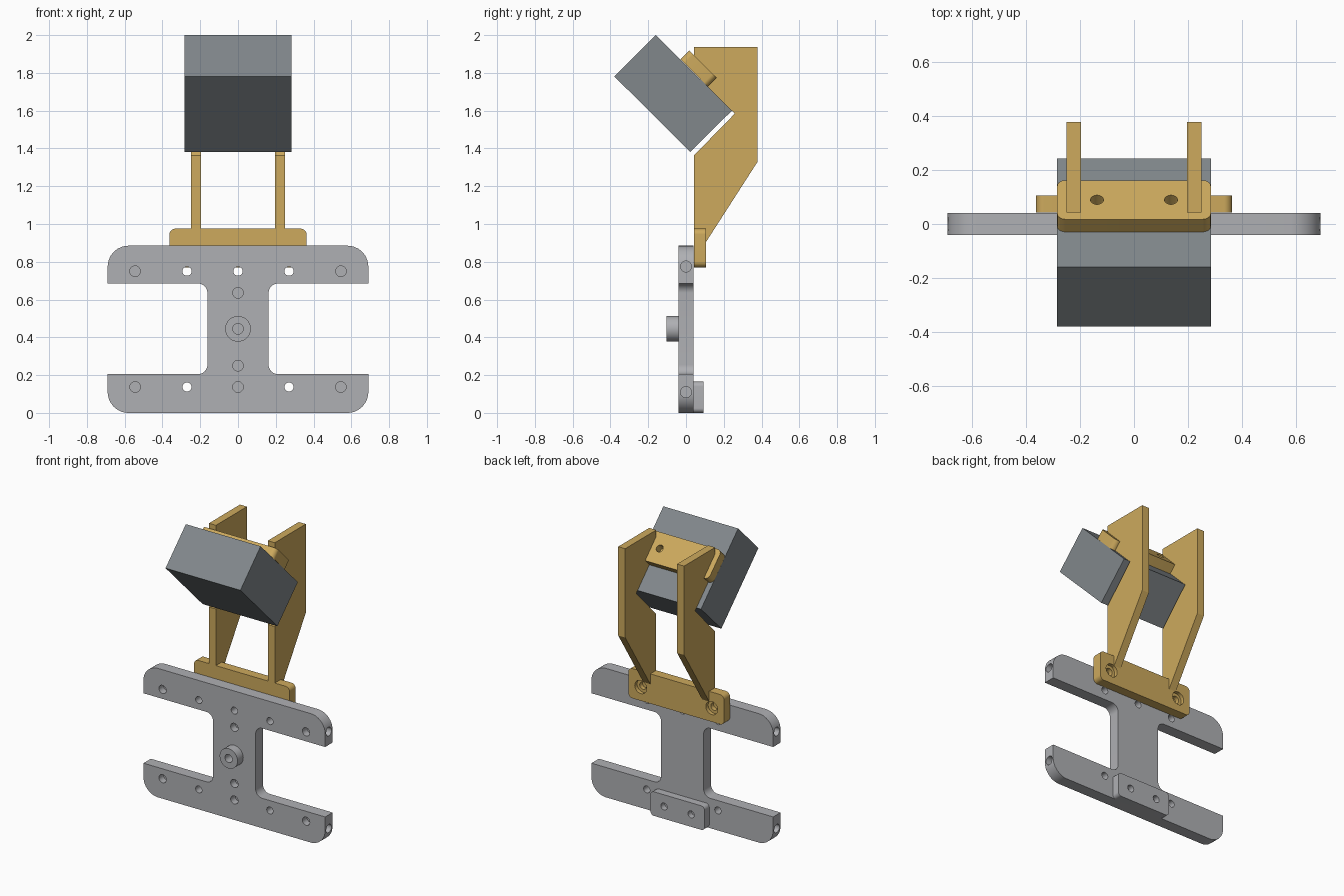
import bpy, bmesh
from math import pi, tan, sqrt
from mathutils import Vector as V

if "Cube" in bpy.data.objects:
    bpy.data.objects.remove(bpy.data.objects["Cube"])

X, Y, Z = V((1, 0, 0)), V((0, 1, 0)), V((0, 0, 1))
S = 1 / sqrt(2)


def material(name, rgb):
    m = bpy.data.materials.new(name)
    m.diffuse_color = (*rgb, 1)
    m.use_nodes = True
    m.node_tree.nodes["Principled BSDF"].inputs["Base Color"].default_value = m.diffuse_color
    return m


STEEL = material("plate_grey", (0.43, 0.435, 0.455))
SLATE = material("block_grey", (0.22, 0.245, 0.26))
BRASS = material("bracket_gold", (0.61, 0.40, 0.11))


def fillet(points, steps=8):
    """Round each (a, b, radius) corner of a closed outline."""
    out = []
    for i, (a, b, r) in enumerate(points):
        p = V((a, b))
        if r == 0:
            out.append(p)
            continue
        d1 = (V(points[i - 1][:2]) - p).normalized()
        d2 = (V(points[(i + 1) % len(points)][:2]) - p).normalized()
        t = r / tan(d1.angle(d2) / 2)
        centre = p + (d1 + d2).normalized() * sqrt(r * r + t * t)
        s, e = p + d1 * t - centre, p + d2 * t - centre
        for k in range(steps + 1):
            out.append(centre + s.lerp(e, k / steps).normalized() * r)
    return out


def prism(name, outline, origin, u, v, w, depth, mat):
    bm = bmesh.new()
    verts = [bm.verts.new(origin + u * p[0] + v * p[1]) for p in outline]
    face = bm.faces.new(verts)
    ext = bmesh.ops.extrude_face_region(bm, geom=[face], use_keep_orig=True)["geom"]
    moved = [g for g in ext if isinstance(g, bmesh.types.BMVert)]
    bmesh.ops.translate(bm, verts=moved, vec=w * depth)
    bmesh.ops.recalc_face_normals(bm, faces=bm.faces)
    return finish(name, bm, mat)


def finish(name, bm, mat=None):
    me = bpy.data.meshes.new(name)
    bm.to_mesh(me)
    bm.free()
    ob = bpy.data.objects.new(name, me)
    bpy.context.collection.objects.link(ob)
    if mat:
        me.materials.append(mat)
    return ob


def cylinder(name, start, direction, depth, r, mat=None):
    bm = bmesh.new()
    bmesh.ops.create_cone(bm, cap_ends=True, segments=32, radius1=r, radius2=r, depth=depth)
    ob = finish(name, bm, mat)
    ob.data.transform(Z.rotation_difference(direction).to_matrix().to_4x4())
    ob.location = start + direction * depth / 2
    return ob


def drill(ob, start, direction, depth, r=0.024):
    cut = cylinder("drill", start - direction * 0.02, direction, depth + 0.02, r)
    cut.hide_render = True
    mod = ob.modifiers.new("hole", "BOOLEAN")
    mod.object, mod.operation, mod.solver = cut, "DIFFERENCE", "EXACT"
    bpy.context.view_layer.objects.active = ob
    bpy.ops.object.modifier_apply(modifier=mod.name)
    bpy.data.objects.remove(cut)


def bar(name, w, h, r, origin, up, out, depth, mat):
    pts = [(-w, -h, r), (w, -h, r), (w, h, r), (-w, h, r)]
    return prism(name, fillet(pts), origin, X, up, out, depth, mat)


# H-shaped mounting plate
half = [(0.69, 0, 0.11), (0.69, 0.205, 0), (0.162, 0.205, 0.05),
        (0.162, 0.685, 0.05), (0.69, 0.685, 0), (0.69, 0.885, 0.11)]
outline = half + [(-x, z, r) for x, z, r in reversed(half)]
plate = prism("h_plate", fillet(outline), V((0, -0.04, 0)), X, Z, Y, 0.08, STEEL)
for x, z in [(-0.27, 0.75), (0, 0.75), (0.27, 0.75), (-0.27, 0.137), (0.27, 0.137)]:
    drill(plate, V((x, -0.04, z)), Y, 0.1)
blind = [(x, z) for x in (-0.545, 0.545) for z in (0.137, 0.75)]
for x, z in blind + [(0, 0.137), (0, 0.25), (0, 0.635)]:
    drill(plate, V((x, -0.04, z)), Y, 0.05, 0.028)
for side in (-1, 1):
    for z in (0.11, 0.775):
        drill(plate, V((0.69 * side, 0, z)), -X * side, 0.1, 0.029)
drill(plate, V((0, -0.04, 0.445)), Y, 0.03, 0.028)

# Round boss on the front
boss = cylinder("front_boss", V((0, -0.102, 0.445)), Y, 0.062, 0.068, STEEL)
drill(boss, V((0, -0.102, 0.445)), Y, 0.1, 0.028)

# Small pad on the lower back
pad = bar("rear_pad", 0.205, 0.0825, 0.025, V((0, 0.04, 0.0825)), Z, Y, 0.052, STEEL)
for x in (-0.103, 0.103):
    drill(pad, V((x, 0.092, 0.085)), -Y, 0.04)

# Lower bracket bar with counterbored holes
low = bar("lower_bracket_bar", 0.363, 0.102, 0.03, V((0, 0.042, 0.873)), Z, Y, 0.064, BRASS)
for x in (-0.27, 0.27):
    drill(low, V((x, 0.106, 0.865)), -Y, 0.025, 0.045)
    drill(low, V((x, 0.106, 0.865)), -Y, 0.055, 0.025)

# Pair of notched upright arms
arm = [(0.042, 0.9), (0.106, 0.905), (0.378, 1.328), (0.378, 1.938),
       (0.042, 1.938), (0.042, 1.802), (0.259, 1.585), (0.042, 1.363)]
for name, x in (("left_arm", -0.25), ("right_arm", 0.197)):
    prism(name, arm, V((x, 0, 0)), Y, Z, X, 0.053, BRASS)

# Tilted block
block = [(-0.16, 2.0), (-0.38, 1.782), (0.022, 1.382), (0.243, 1.6)]
prism("tilted_block", block, V((-0.284, 0, 0)), Y, Z, X, 0.568, SLATE)

# Upper bracket bar lying on the block's rear face
normal, along = V((0, S, S)), V((0, -S, S))
base = V((0, 0.043, 1.799))
top = bar("upper_bracket_bar", 0.284, 0.102, 0.03, base, along, normal, 0.066, BRASS)
for x in (-0.137, 0.137):
    drill(top, base + normal * 0.066 + X * x, -normal, 0.055)

# Smooth the round walls, keep edges sharp
bpy.ops.object.select_all(action="DESELECT")
for ob in bpy.context.scene.objects:
    ob.select_set(True)
    bpy.context.view_layer.objects.active = ob
bpy.ops.object.shade_smooth_by_angle(angle=pi / 6)
